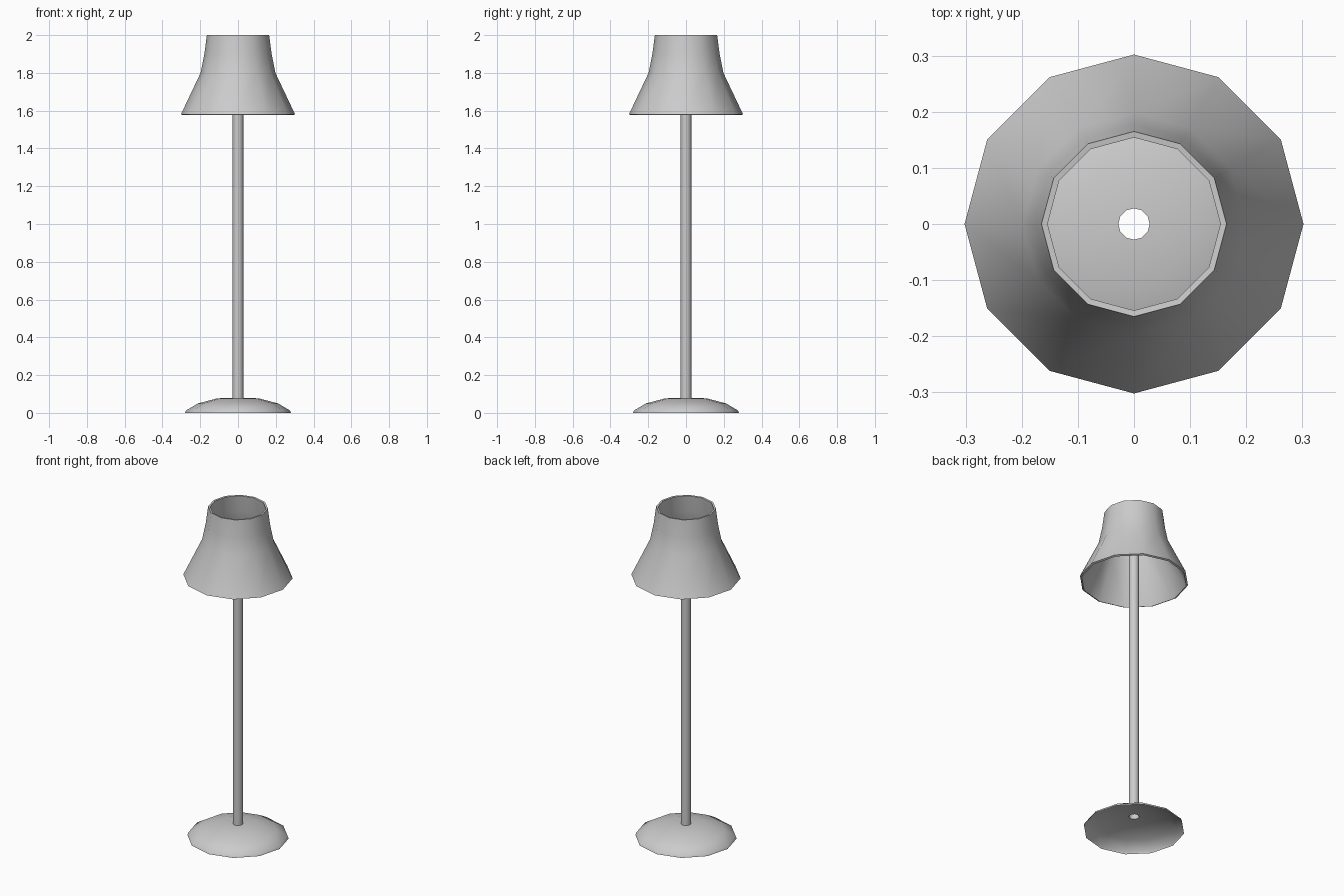
import bpy, bmesh
from math import cos, sin, pi, radians

if "Cube" in bpy.data.objects:
    bpy.data.objects.remove(bpy.data.objects["Cube"])

SIDES = 12


def lathe(name, profile):
    """Revolve an open (radius, height) profile, listed bottom to top."""
    bm = bmesh.new()
    rings = [[bm.verts.new((r * cos(2 * pi * i / SIDES), r * sin(2 * pi * i / SIDES), z))
              for i in range(SIDES)] for r, z in profile]
    for lo, hi in zip(rings, rings[1:]):
        for i in range(SIDES):
            j = (i + 1) % SIDES
            bm.faces.new((lo[i], lo[j], hi[j], hi[i]))
    mesh = bpy.data.meshes.new(name)
    bm.to_mesh(mesh)
    bm.free()
    obj = bpy.data.objects.new(name, mesh)
    bpy.context.collection.objects.link(obj)
    return obj


# Shallow domed foot, hollow underneath, with a hole for the pole
base = lathe("base", [(0.28, 0), (0.275, 0.013), (0.212, 0.05), (0.11, 0.077), (0.028, 0.08)])

# Open tube reaching up inside the shade
pole = lathe("pole", [(0.028, 0.08), (0.028, 1.8)])

# Flared shade, open at both ends, with a thin wall
shade = lathe("shade", [(0.302, 1.581), (0.198, 1.8), (0.178, 1.9), (0.165, 2.0)])
wall = shade.modifiers.new("wall", 'SOLIDIFY')
wall.thickness = 0.011
wall.offset = -1

# Smooth the curved surfaces, keep the rims sharp
bpy.ops.object.select_all(action='DESELECT')
bpy.context.view_layer.objects.active = shade
shade.select_set(True)
bpy.ops.object.modifier_apply(modifier="wall")
for obj in (base, pole):
    obj.select_set(True)
bpy.ops.object.shade_smooth_by_angle(angle=radians(40))
